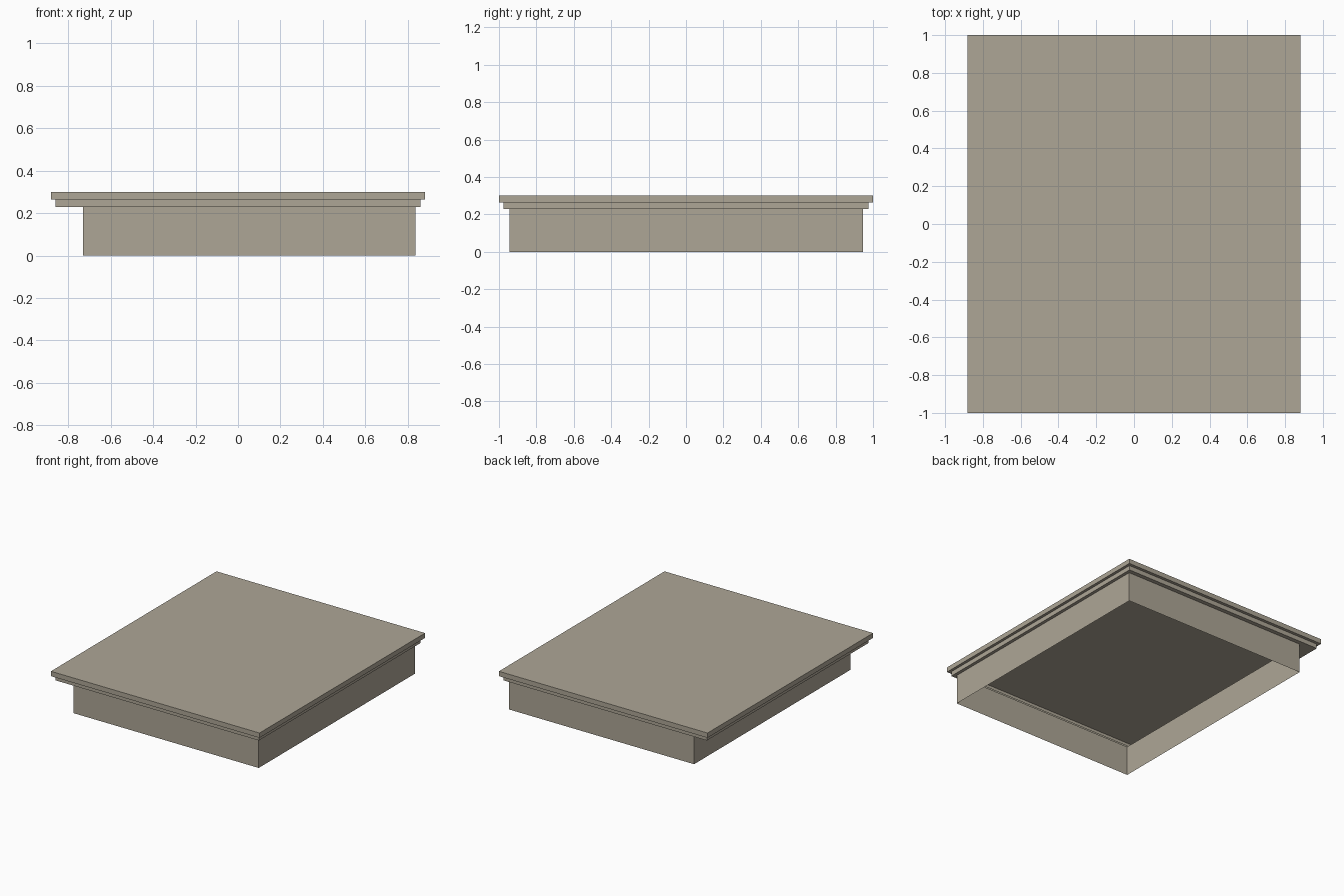
import bpy
import bmesh

if "Cube" in bpy.data.objects:
    bpy.data.objects.remove(bpy.data.objects["Cube"])

stone = bpy.data.materials.new("warm_grey_stone")
stone.diffuse_color = (0.423, 0.381, 0.305, 1.0)
stone.use_nodes = True
stone.node_tree.nodes["Principled BSDF"].inputs["Base Color"].default_value = stone.diffuse_color


def shell(name, loops, cap=False):
    """Sheet through stacked rectangles (x0, x1, y, z); cap closes the last."""
    bm = bmesh.new()
    rings = [[bm.verts.new(p) for p in ((x0, -y, z), (x1, -y, z), (x1, y, z), (x0, y, z))]
             for x0, x1, y, z in loops]
    for a, b in zip(rings, rings[1:]):
        for i in range(4):
            j = (i + 1) % 4
            bm.faces.new((a[i], a[j], b[j], b[i]))
    if cap:
        bm.faces.new(rings[-1])
    mesh = bpy.data.meshes.new(name)
    bm.to_mesh(mesh)
    bm.free()
    mesh.materials.append(stone)
    obj = bpy.data.objects.new(name, mesh)
    bpy.context.collection.objects.link(obj)
    return obj


base = (-0.73, 0.837, 0.945)
step = (-0.861, 0.861, 0.977)
slab = (-0.882, 0.882, 1.0)

# Thin hollow walls, set further in on the left side
shell("base_walls", [(*base, 0.0), (*base, 0.228)])
# Stepped cornice, open inside
shell("cornice_step", [(*base, 0.228), (*step, 0.228), (*step, 0.263)])
# Overhanging flat top, open underneath
shell("roof_slab", [(*step, 0.263), (*slab, 0.263), (*slab, 0.30)], cap=True)
